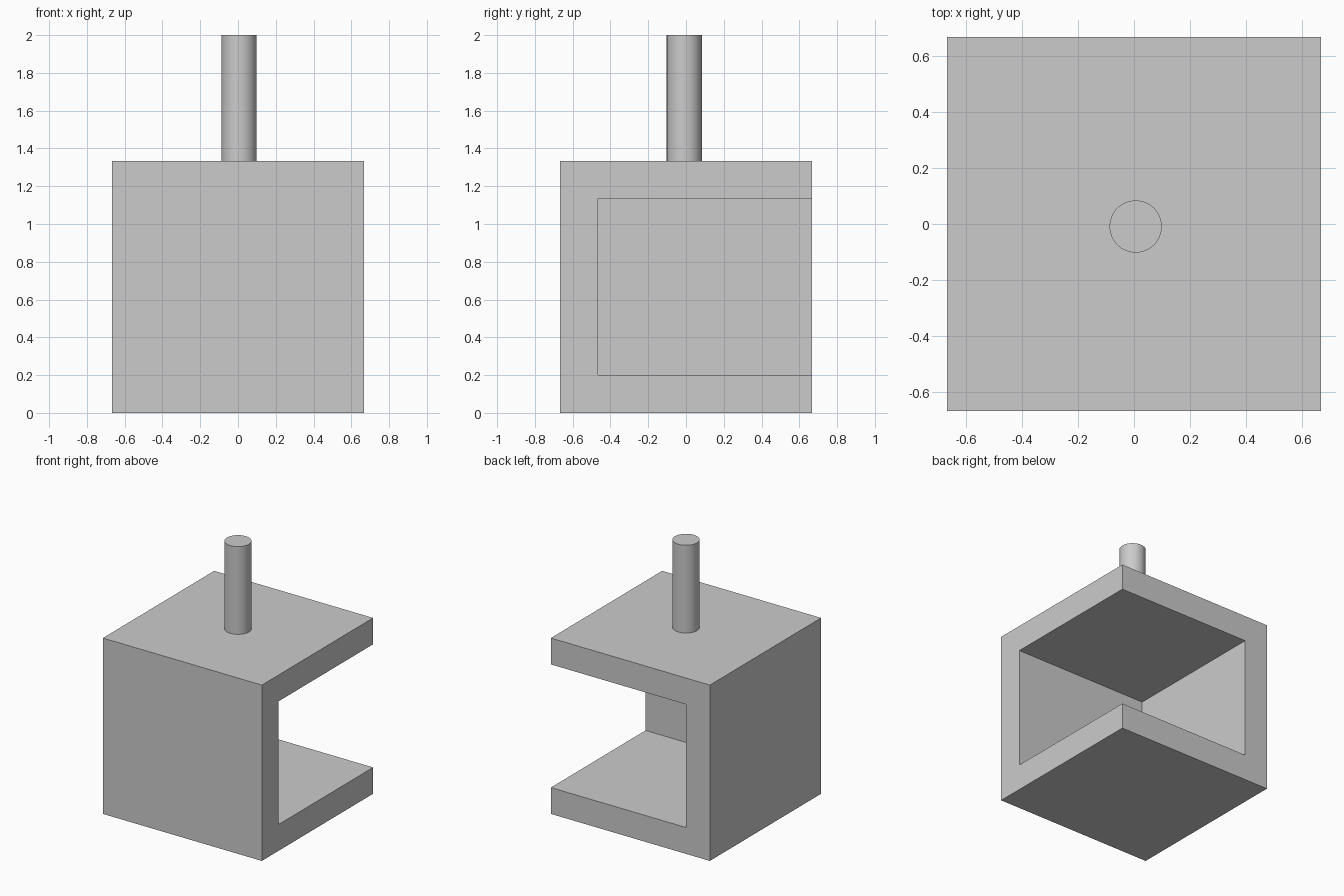
import bpy

default = bpy.data.objects.get("Cube")
if default:
    bpy.data.objects.remove(default, do_unlink=True)

HALF = 0.667           # half width of the body
TOP = 2 * HALF         # height of the body
WALL = 0.2             # wall and slab thickness

grey = bpy.data.materials.new("plain grey")
grey.use_nodes = True
colour = (0.6, 0.6, 0.6, 1)
grey.diffuse_color = colour
grey.node_tree.nodes["Principled BSDF"].inputs["Base Color"].default_value = colour


def box(name, low, high):
    """Axis-aligned box between two corners."""
    centre = [(a + b) / 2 for a, b in zip(low, high)]
    bpy.ops.mesh.primitive_cube_add(size=1, location=centre)
    obj = bpy.context.object
    obj.name = name
    obj.scale = [b - a for a, b in zip(low, high)]
    bpy.ops.object.transform_apply(location=True, rotation=False, scale=True)
    return obj


# Body: a block hollowed out through its left and back sides
body = box("open_box_body", (-HALF, -HALF, 0), (HALF, HALF, TOP))
body.data.materials.append(grey)
cutter = box("cavity_cutter", (WALL - HALF, WALL - HALF, WALL), (1, 1, TOP - WALL))
cutter.hide_render = True

bpy.context.view_layer.objects.active = body
cut = body.modifiers.new("cavity", "BOOLEAN")
cut.operation = "DIFFERENCE"
cut.solver = "EXACT"
cut.object = cutter
bpy.ops.object.modifier_apply(modifier=cut.name)
bpy.data.objects.remove(cutter, do_unlink=True)

# Post: round rod standing on the top slab
bpy.ops.mesh.primitive_cylinder_add(
    vertices=64, radius=0.093, depth=2 - TOP, location=(0.006, -0.009, (2 + TOP) / 2))
post = bpy.context.object
post.name = "top_post"
post.data.materials.append(grey)
bpy.ops.object.shade_smooth_by_angle()
